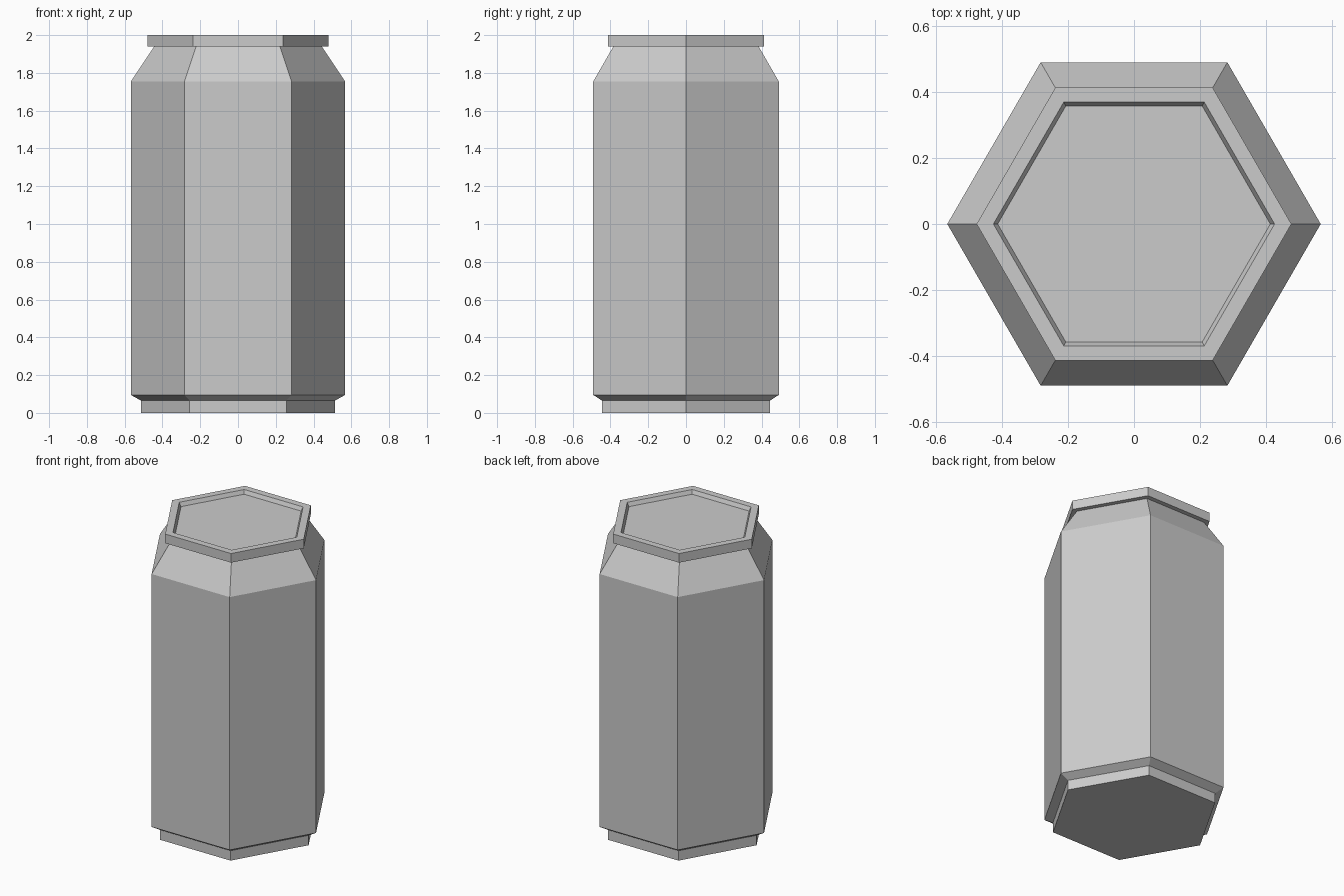
import bpy
import bmesh
from math import cos, sin, pi

SIDES = 6

default = bpy.data.objects.get("Cube")
if default:
    bpy.data.objects.remove(default, do_unlink=True)

metal = bpy.data.materials.new("grey metal")
metal.use_nodes = True
colour = (0.6, 0.6, 0.6, 1)
metal.diffuse_color = colour
metal.node_tree.nodes["Principled BSDF"].inputs["Base Color"].default_value = colour


def lathe(name, profile):
    """Six-sided closed solid from (radius, height) rings, bottom to top."""
    bm = bmesh.new()
    rings = [[bm.verts.new((r * cos(2 * pi * i / SIDES), r * sin(2 * pi * i / SIDES), z))
              for i in range(SIDES)] for r, z in profile]
    for low, high in zip(rings, rings[1:]):
        for i in range(SIDES):
            j = (i + 1) % SIDES
            bm.faces.new((low[i], low[j], high[j], high[i]))
    bm.faces.new(rings[0][::-1])
    bm.faces.new(rings[-1])
    mesh = bpy.data.meshes.new(name)
    bm.to_mesh(mesh)
    bm.free()
    mesh.materials.append(metal)
    obj = bpy.data.objects.new(name, mesh)
    bpy.context.collection.objects.link(obj)
    return obj


# Can: foot, flared base, straight wall, tapered shoulder, rim and recessed lid
lathe("can", [
    (0.513, 0), (0.513, 0.065),
    (0.567, 0.095), (0.567, 1.755),
    (0.444, 1.94), (0.478, 1.94), (0.478, 2),
    (0.427, 2), (0.414, 1.975),
])
